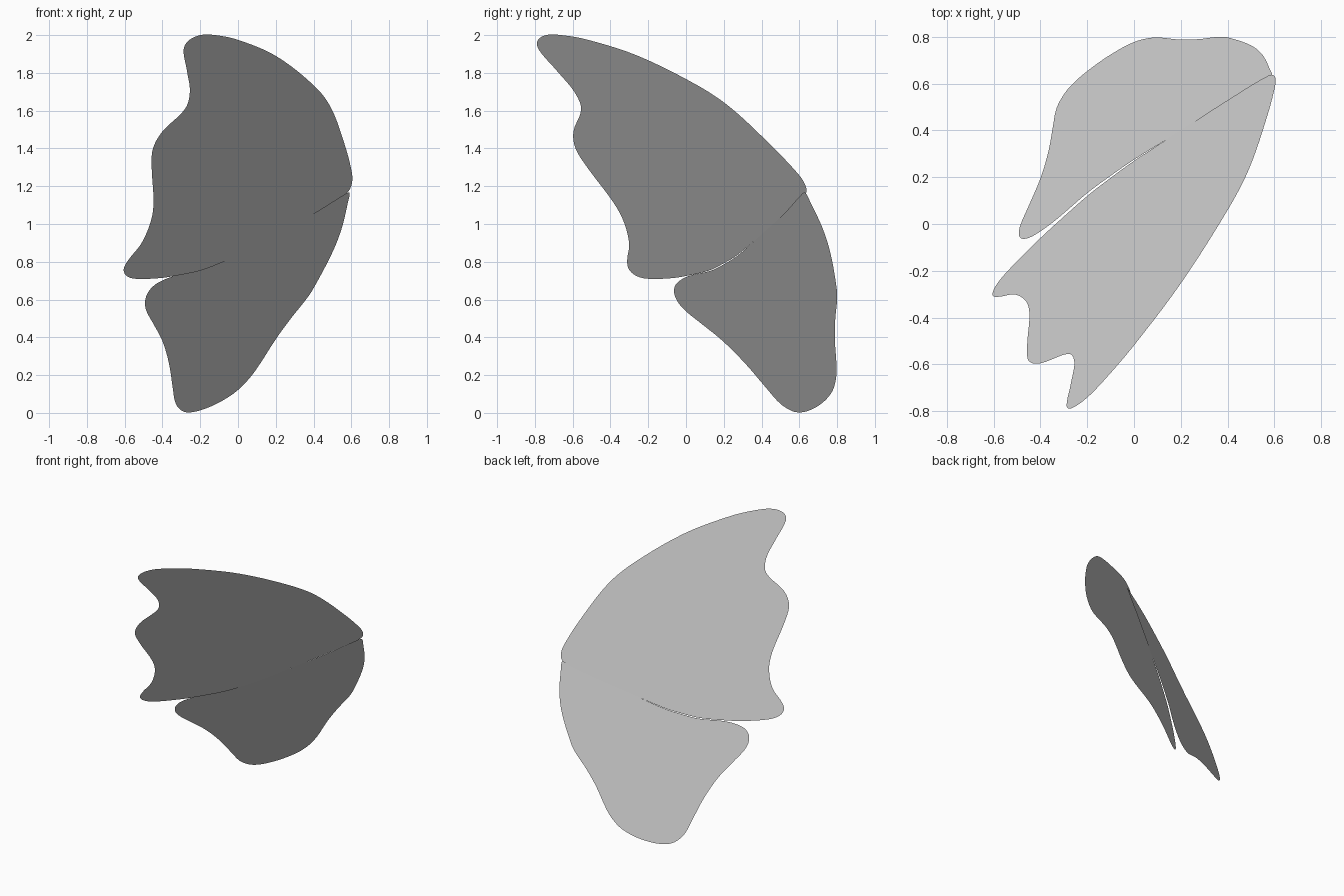
import bpy, bmesh
from mathutils import Vector

if "Cube" in bpy.data.objects:
    bpy.data.objects.remove(bpy.data.objects["Cube"])


def smooth_loop(pts, steps=5):
    """Closed Catmull-Rom curve through 2D points."""
    v = [Vector(p) for p in pts]
    n, out = len(v), []
    for i in range(n):
        a, b, c, d = v[i - 1], v[i], v[(i + 1) % n], v[(i + 2) % n]
        # centripetal-like tangents, scaled to the span to avoid overshoot
        span = (c - b).length
        m0 = (c - a).normalized() * span
        m1 = (d - b).normalized() * span
        for k in range(steps):
            t = k / steps
            out.append((2*t**3 - 3*t**2 + 1) * b + (t**3 - 2*t**2 + t) * m0
                       + (3*t**2 - 2*t**3) * c + (t**3 - t**2) * m1)
    return out


def wing(name, outline, plane):
    """Flat sheet: front outline (x, z) projected onto y = y0 + kx*x + kz*z."""
    y0, kx, kz = plane
    bm = bmesh.new()
    verts = [bm.verts.new((p.x, y0 + kx * p.x + kz * p.y, p.y))
             for p in smooth_loop(outline)]
    face = bm.faces.new(verts)
    bm.normal_update()
    if face.normal.y > 0:
        face.normal_flip()
    bmesh.ops.triangulate(bm, faces=[face])
    mesh = bpy.data.meshes.new(name)
    bm.to_mesh(mesh)
    bm.free()
    obj = bpy.data.objects.new(name, mesh)
    bpy.context.collection.objects.link(obj)
    return obj


# Seam where the two wings meet, right to left
seam = [(.575, 1.163), (.4, 1.055), (.2, .944), (0, .834), (-.1, .79),
        (-.2, .753), (-.34, .724)]

# Upper wing: tip, scalloped outer edge, long leading edge
upper = seam + [(-.42, .713), (-.54, .71), (-.59, .725), (-.605, .76),
                (-.58, .81), (-.51, .9), (-.46, 1.02), (-.447, 1.12),
                (-.457, 1.3), (-.45, 1.4), (-.4, 1.49), (-.28, 1.61),
                (-.255, 1.7), (-.27, 1.81), (-.288, 1.92), (-.265, 1.968),
                (-.2, 2.0), (-.12, 2.0), (0, 1.975), (.2, 1.89),
                (.4, 1.735), (.49, 1.62), (.565, 1.42), (.603, 1.27),
                (.602, 1.21)]
wing("upper_wing", upper, (0.846, 1.03, -.691))

# Lower wing: rounded lobe
lower = seam[::-1] + [(.59, 1.165), (.583, 1.12), (.55, .98), (.5, .85),
                      (.4, .66), (.36, .6), (.28, .5), (.2, .39),
                      (.1, .235), (.04, .16), (-.02, .105), (-.1, .055),
                      (-.18, .02), (-.25, .003), (-.295, .01), (-.33, .05),
                      (-.345, .13), (-.365, .26), (-.4, .38), (-.45, .475),
                      (-.485, .54), (-.492, .59), (-.475, .64), (-.43, .685)]
wing("lower_wing", lower, (0.863, 1.0, -.705))
